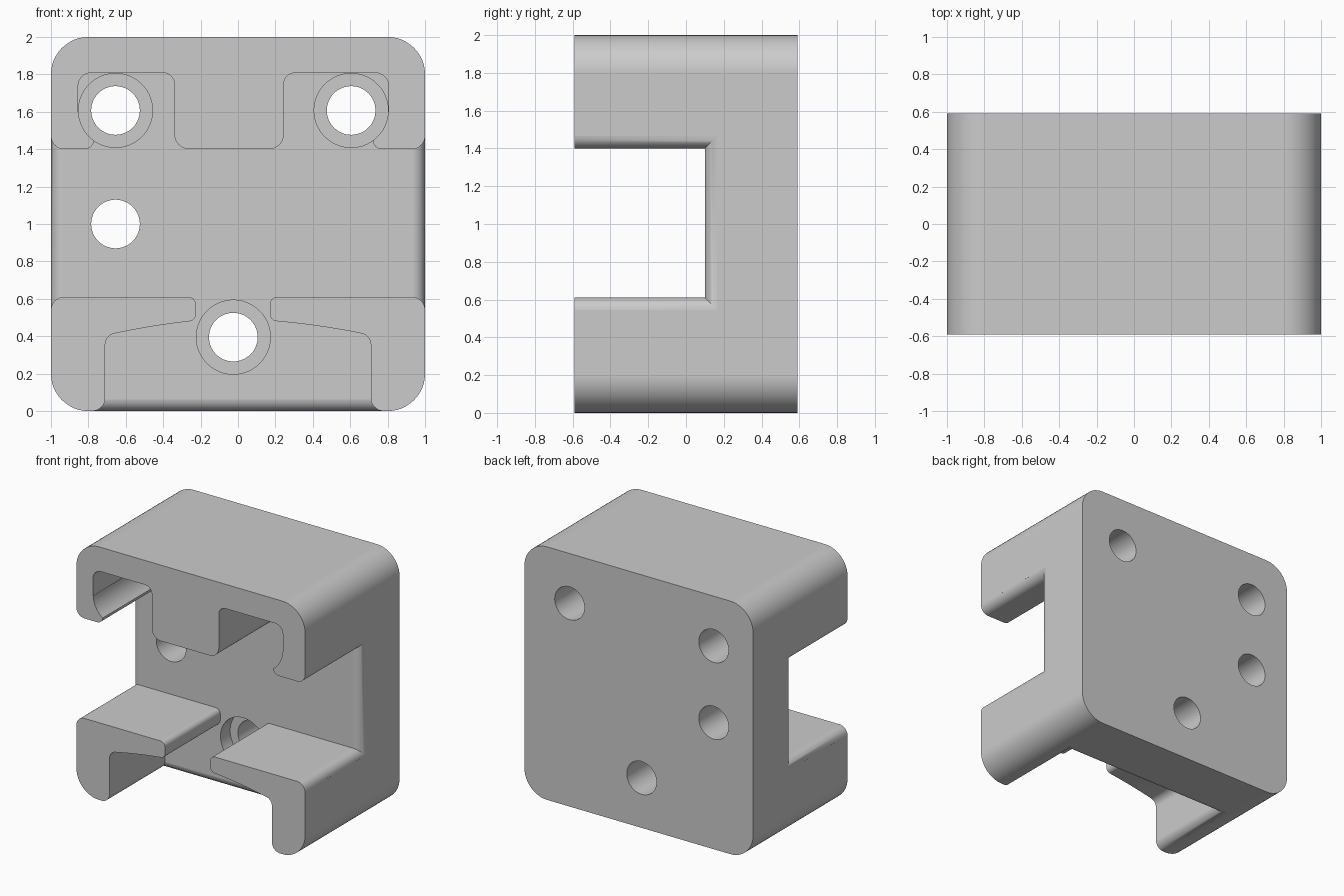
import bpy, bmesh, math
from mathutils import Vector

if "Cube" in bpy.data.objects:
    bpy.data.objects.remove(bpy.data.objects["Cube"])

grey = bpy.data.materials.new("light grey")
grey.diffuse_color = (0.6, 0.6, 0.6, 1)
grey.use_nodes = True
grey.node_tree.nodes["Principled BSDF"].inputs["Base Color"].default_value = grey.diffuse_color

FRONT, FACE, BACK = -0.59, 0.10, 0.59
EDGE = 0.07  # fillet on the edges of the openings


def rounded(corners, seg=8):
    """Turn (x, z, radius) corners into an outline with arcs."""
    pts = []
    n = len(corners)
    for i, (x, z, r) in enumerate(corners):
        p = Vector((x, z))
        if r == 0:
            pts.append(p)
            continue
        a = (Vector(corners[i - 1][:2]) - p).normalized()
        b = (Vector(corners[(i + 1) % n][:2]) - p).normalized()
        half = a.angle(b) / 2
        centre = p + (a + b).normalized() * (r / math.sin(half))
        start = p + a * (r / math.tan(half)) - centre
        end = p + b * (r / math.tan(half)) - centre
        sweep = math.pi - 2 * half
        for k in range(seg + 1):
            t = k / seg
            w = (start * math.sin((1 - t) * sweep) + end * math.sin(t * sweep)) / math.sin(sweep)
            pts.append(centre + w)
    return pts


def loft(name, rings):
    """Closed solid through rings of 3D points."""
    bm = bmesh.new()
    loops = [[bm.verts.new(p) for p in ring] for ring in rings]
    for a, b in zip(loops, loops[1:]):
        for i in range(len(a)):
            j = (i + 1) % len(a)
            bm.faces.new((a[i], a[j], b[j], b[i]))
    bm.faces.new(loops[0])
    bm.faces.new(loops[-1])
    bmesh.ops.recalc_face_normals(bm, faces=bm.faces)
    me = bpy.data.meshes.new(name)
    bm.to_mesh(me)
    bm.free()
    me.materials.append(grey)
    ob = bpy.data.objects.new(name, me)
    bpy.context.collection.objects.link(ob)
    return ob


def prism(name, outline, y0, y1):
    return loft(name, [[(p.x, y, p.y) for p in outline] for y in (y0, y1)])


def circle(x, z, r, seg=64):
    return [Vector((x + r * math.cos(math.tau * (k + .5) / seg),
                    z + r * math.sin(math.tau * (k + .5) / seg))) for k in range(seg)]


def cut(target, tool):
    m = target.modifiers.new("cut", 'BOOLEAN')
    m.operation, m.solver, m.object = 'DIFFERENCE', 'EXACT', tool
    bpy.context.view_layer.objects.active = target
    bpy.ops.object.modifier_apply(modifier=m.name)
    bpy.data.objects.remove(tool)


def flare():
    """(distance from outer face, growth) steps of a rounded opening edge."""
    steps = [(.2, -.02)]
    for k in range(1, 9):
        t = math.radians(86) * k / 8
        steps.append((EDGE * (1 - math.sin(t)), EDGE * (1 - math.cos(t))))
    return steps + [(-.1, steps[-1][1] + .002)]


# solid block with rounded corners
block = prism("mount_block", rounded(
    [(-1, 0, .2), (-1, 2, .2), (1, 2, .2), (1, 0, .2)], 12), FRONT, BACK)

# front opening: cross channel, two upper pockets, gap and space under the arms
opening = rounded([
    (-1.2, .61, 0), (-1.2, 1.4, 0), (-.77, 1.4, .05), (-.77, 1.6, 0), (-.855, 1.6, 0),
    (-.855, 1.808, .07), (-.34, 1.808, .06), (-.34, 1.4, .08),
    (.245, 1.4, .08), (.245, 1.808, .06), (.805, 1.808, .07), (.805, 1.6, 0),
    (.72, 1.6, 0), (.72, 1.4, .05), (1.2, 1.4, 0), (1.2, .61, 0),
    (.17, .61, .04), (.17, .484, .04), (.45, .457, 4), (.71, .405, .06), (.71, -.2, 0),
    (-.71, -.2, 0), (-.71, .405, .06), (-.45, .457, 4), (-.225, .484, .04), (-.225, .61, .04)])
cut(block, prism("opening", opening, -.8, FACE))

# rounded edges where the channel meets the left and right sides
for side in (-1, 1):
    cut(block, loft("side_flare", [
        [(side * (1 - d), y, z) for y, z in ((-.9, .61 - o), (-.9, 1.4 + o),
                                             (FACE + o, 1.4 + o), (FACE + o, .61 - o))]
        for d, o in flare()]))

# rounded edge where the lower space meets the underside
cut(block, loft("bottom_flare", [
    [(x, y, d) for x, y in ((-.71 - o, -.9), (.71 + o, -.9),
                            (.71 + o, FACE + o), (-.71 - o, FACE + o))]
    for d, o in flare()]))

# screw holes, three of them counterbored
for x, z, counterbored in ((-.655, 1.607, True), (.605, 1.607, True),
                           (-.025, .395, True), (-.655, 1.0, False)):
    if counterbored:
        cut(block, prism("counterbore", circle(x, z, .198), -.8, FACE + .12))
    cut(block, prism("screw_hole", circle(x, z, .13), 0.0, .8))

# smooth fillets with crisp flat faces
bpy.ops.object.select_all(action='DESELECT')
block.select_set(True)
bpy.context.view_layer.objects.active = block
bpy.ops.object.shade_smooth_by_angle(angle=math.radians(30))
wn = block.modifiers.new("flat_normals", 'WEIGHTED_NORMAL')
wn.keep_sharp = True
